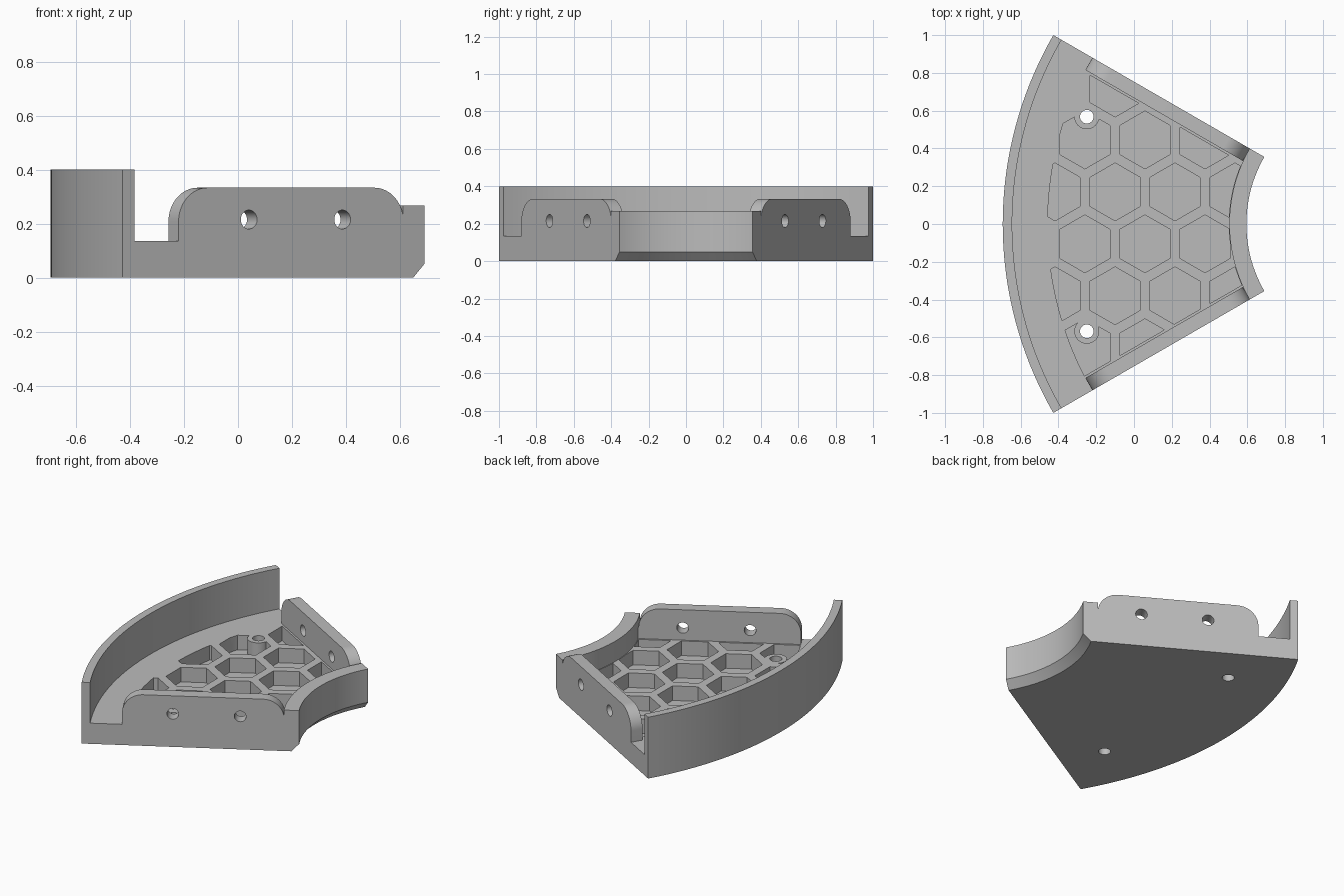
import bpy, bmesh
from math import sin, cos, asin, pi, radians, sqrt
from mathutils import Vector

if "Cube" in bpy.data.objects:
    bpy.data.objects.remove(bpy.data.objects["Cube"])

HALF = radians(30)
APEX = Vector((1.305, 0, 0))
R_IN, R_HUB, R_RIM, R_OUT = 0.71, 0.80, 1.95, 2.0
FLOOR, WALL_T, WALL_TOP, FILLET = 0.135, 0.075, 0.333, 0.125

grey = bpy.data.materials.new("light_grey")
grey.use_nodes = True
grey.diffuse_color = (0.5, 0.5, 0.5, 1)
grey.node_tree.nodes["Principled BSDF"].inputs["Base Color"].default_value = (0.5, 0.5, 0.5, 1)


def polar(r, a, z=0):
    return APEX + Vector((-r * cos(a), r * sin(a), z))


def prism(bm, points, offset):
    """Extrude a closed outline along a vector."""
    low = [bm.verts.new(p) for p in points]
    high = [bm.verts.new(Vector(p) + offset) for p in points]
    bm.faces.new(low)
    bm.faces.new(high)
    for i in range(len(low)):
        j = (i + 1) % len(low)
        bm.faces.new((low[i], low[j], high[j], high[i]))


def ring(center, radius, count, u, v, start=0.0):
    return [center + u * radius * cos(start + 2 * pi * i / count)
            + v * radius * sin(start + 2 * pi * i / count) for i in range(count)]


def finish(bm, name):
    bmesh.ops.recalc_face_normals(bm, faces=bm.faces)
    mesh = bpy.data.meshes.new(name)
    bm.to_mesh(mesh)
    bm.free()
    mesh.materials.append(grey)
    obj = bpy.data.objects.new(name, mesh)
    bpy.context.collection.objects.link(obj)
    return obj


def boolean(target, tool, operation):
    """Apply a boolean and discard the tool."""
    tool.hide_render = True
    mod = target.modifiers.new("cut", "BOOLEAN")
    mod.operation, mod.solver, mod.object = operation, "EXACT", tool
    bpy.context.view_layer.objects.active = target
    bpy.ops.object.modifier_apply(modifier=mod.name)
    bpy.data.objects.remove(tool)


X, Y, Z = Vector((1, 0, 0)), Vector((0, 1, 0)), Vector((0, 0, 1))

# Swept tray: chamfered hub, floor plate and tall outer rim
profile = [(0.757, 0), (R_OUT, 0), (R_OUT, 0.4), (R_RIM, 0.4), (R_RIM, FLOOR),
           (R_HUB, FLOOR), (R_HUB, 0.267), (R_IN, 0.267), (R_IN, 0.05)]
STEPS = 48
bm = bmesh.new()
rows = [[bm.verts.new(polar(r, -HALF + 2 * HALF * k / STEPS, z)) for r, z in profile]
        for k in range(STEPS + 1)]
for a, b in zip(rows, rows[1:]):
    for i in range(len(profile)):
        j = (i + 1) % len(profile)
        bm.faces.new((a[i], a[j], b[j], b[i]))
bm.faces.new(rows[0])
bm.faces.new(rows[-1])
tray = finish(bm, "sector_tray")

# Honeycomb pockets
PITCH, WIDTH = 0.318, 0.265
pocket_rows = [(0.72, (-0.1,)), (0.445, (-0.26, 0.058, 0.376)),
               (0.17, (-0.418, -0.1, 0.217, 0.535)), (-0.105, (-0.26, 0.058, 0.376)),
               (-0.38, (-0.418, -0.1, 0.217, 0.535)), (-0.655, (-0.26, 0.058))]
bm = bmesh.new()
for y, xs in pocket_rows:
    for x in xs:
        prism(bm, ring(Vector((x, y, 0.04)), WIDTH / sqrt(3), 6, X, Y, pi / 6), Z * 0.15)
pockets = finish(bm, "pocket_cutter")

# Limit the pockets to the area between hub, rim shelf and side walls
bm = bmesh.new()
outline = []
for r, way in ((1.762, 1), (R_HUB + 0.003, -1)):
    a = HALF - asin((WALL_T + 0.012) / r)
    outline += [polar(r, way * a * (2 * k / 32 - 1), 0) for k in range(33)]
prism(bm, outline, Z * 0.3)
boolean(pockets, finish(bm, "pocket_limit"), "INTERSECT")

# Keep round screw bosses standing in the pockets
BOSSES = [Vector((-0.25, s * 0.568, -0.1)) for s in (-1, 1)]
bm = bmesh.new()
for c in BOSSES:
    prism(bm, ring(c, 0.066, 32, X, Y), Z * 0.5)
boolean(pockets, finish(bm, "boss_keeper"), "DIFFERENCE")
boolean(tray, pockets, "DIFFERENCE")

# Rounded side walls, mirrored across the centre
holes = bmesh.new()
for c in BOSSES:
    prism(holes, ring(c, 0.036, 32, X, Y), Z * 0.5)
for side, name in ((1, "left_wall"), (-1, "right_wall")):
    along = Vector((-cos(HALF), side * sin(HALF), 0))
    inward = Vector((-sin(HALF), -side * cos(HALF), 0))
    mid = WALL_TOP - FILLET
    near, far = 0.924, 1.761 - FILLET
    shape = [(0.785, 0.11), (0.785, mid)]
    shape += [(near - FILLET * cos(t * pi / 32), mid + FILLET * sin(t * pi / 32)) for t in range(17)]
    shape += [(far + FILLET * sin(t * pi / 32), mid + FILLET * cos(t * pi / 32)) for t in range(17)]
    shape += [(1.761, 0.11)]
    bm = bmesh.new()
    prism(bm, [APEX + along * s + Z * z for s, z in shape], inward * WALL_T)
    boolean(tray, finish(bm, name), "UNION")
    # Bolt holes through the wall
    for s in (1.06, 1.46):
        c = APEX + along * s + Z * 0.215 - inward * 0.05
        prism(holes, ring(c, 0.035, 32, along, Z), inward * 0.2)
boolean(tray, finish(holes, "hole_cutter"), "DIFFERENCE")

# Smooth the curved surfaces, keep edges sharp
bpy.ops.object.select_all(action="DESELECT")
tray.select_set(True)
bpy.context.view_layer.objects.active = tray
bpy.ops.object.shade_smooth_by_angle(angle=radians(20))
